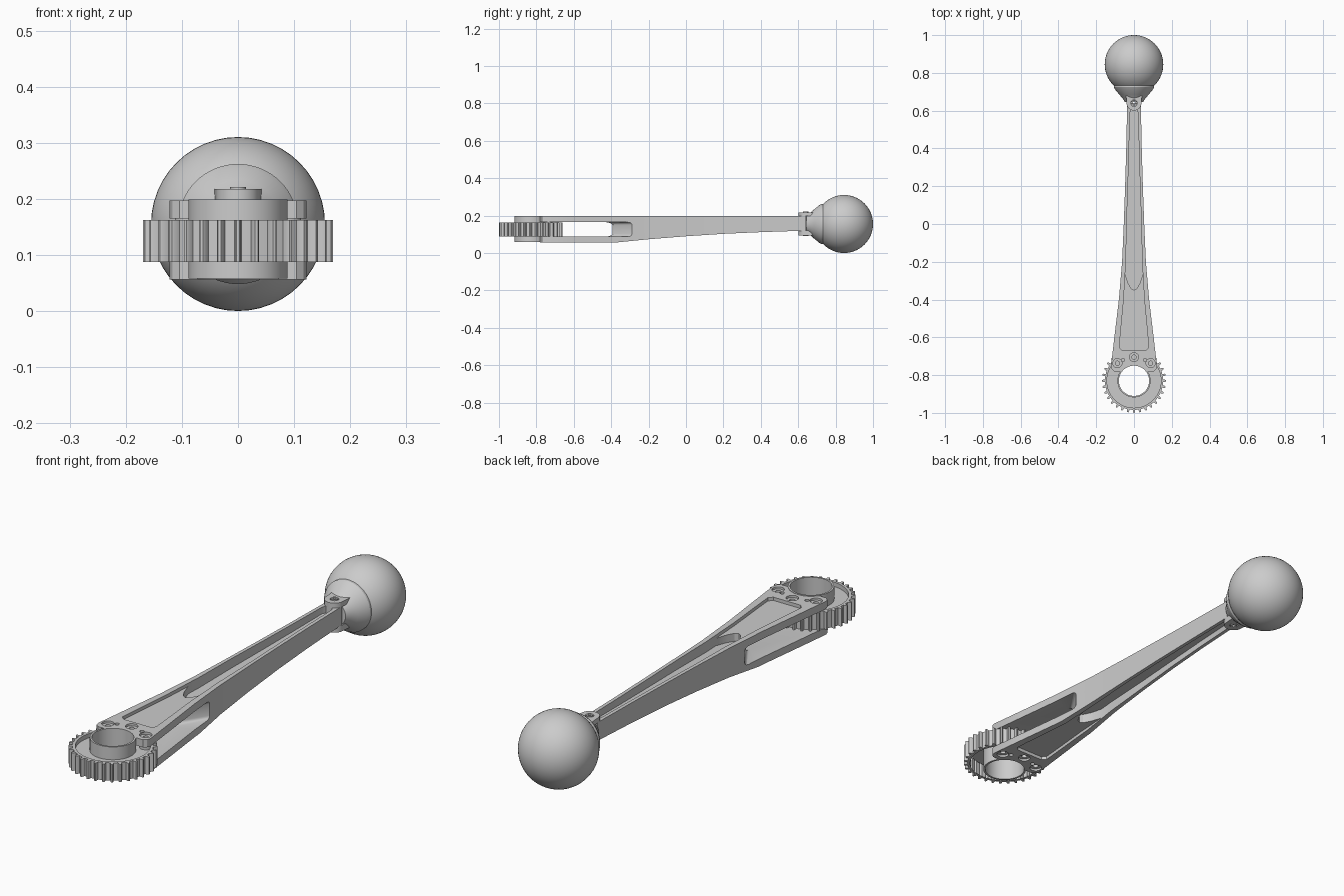
import bpy, bmesh, math
from mathutils import Matrix

if "Cube" in bpy.data.objects:
    bpy.data.objects.remove(bpy.data.objects["Cube"])

HUB = (0, -0.83)          # gear centre in x, y
TOP = 0.197               # arm top height


def make(name, verts, faces, smooth=30):
    me = bpy.data.meshes.new(name)
    me.from_pydata(verts, [], faces)
    bm = bmesh.new()
    bm.from_mesh(me)
    bmesh.ops.remove_doubles(bm, verts=bm.verts, dist=1e-6)
    bmesh.ops.recalc_face_normals(bm, faces=bm.faces)
    bm.to_mesh(me)
    bm.free()
    ob = bpy.data.objects.new(name, me)
    bpy.context.collection.objects.link(ob)
    return ob


def prism(name, outline, lo, hi):
    """Extrude an x,y outline; lo/hi are heights or functions of y."""
    f = lambda h, y: h(y) if callable(h) else h
    n = len(outline)
    verts = [(x, y, f(lo, y)) for x, y in outline] + [(x, y, f(hi, y)) for x, y in outline]
    faces = [list(range(n))[::-1], list(range(n, 2 * n))]
    faces += [(i, (i + 1) % n, n + (i + 1) % n, n + i) for i in range(n)]
    return make(name, verts, faces)


def lathe(name, profile, centre, closed=True, segs=64):
    """Spin an (r, z) profile round a vertical axis."""
    m = len(profile)
    verts = [(centre[0] + r * math.cos(a), centre[1] + r * math.sin(a), z)
             for a in (2 * math.pi * k / segs for k in range(segs)) for r, z in profile]
    faces = [(k * m + i, (k + 1) % segs * m + i, (k + 1) % segs * m + (i + 1) % m, k * m + (i + 1) % m)
             for k in range(segs) for i in range(m if closed else m - 1)]
    return make(name, verts, faces)


def circle(cx, cy, r, n=32, a0=0, a1=2 * math.pi):
    return [(cx + r * math.cos(a0 + (a1 - a0) * i / n), cy + r * math.sin(a0 + (a1 - a0) * i / n)) for i in range(n)]


def tube(name, c, r_out, r_in, lo, hi, segs=32):
    return lathe(name, [(r_in, lo), (r_out, lo), (r_out, hi), (r_in, hi)], c, True, segs)


def cut(ob, cutter):
    cutter.hide_render = True
    mod = ob.modifiers.new("cut", 'BOOLEAN')
    mod.operation, mod.solver, mod.object = 'DIFFERENCE', 'EXACT', cutter
    bpy.context.view_layer.objects.active = ob
    bpy.ops.object.modifier_apply(modifier=mod.name)
    bpy.data.objects.remove(cutter)


def interp(table, y):
    for (y0, a), (y1, b) in zip(table, table[1:]):
        if y <= y1:
            return a + (b - a) * (y - y0) / (y1 - y0)
    return table[-1][1]


# Arm: lofted tapering bar with a curved underside
WIDTH = [(-0.78, 0.104), (-0.77, 0.117), (-0.755, 0.122), (-0.6, 0.104), (-0.4, 0.08), (-0.2, 0.063),
         (0, 0.054), (0.2, 0.047), (0.4, 0.041), (0.64, 0.036)]
BELLY = [(-0.78, 0.057), (-0.37, 0.057), (-0.3, 0.064), (-0.2, 0.074), (0, 0.09), (0.2, 0.103),
         (0.4, 0.112), (0.64, 0.12)]
ys = sorted({y for y, _ in WIDTH} | {y for y, _ in BELLY} | {-0.1, 0.1, 0.3, 0.5})
verts, faces = [], []
for y in ys:
    w, b = interp(WIDTH, y), interp(BELLY, y)
    verts += [(-w, y, b), (w, y, b), (w, y, TOP), (-w, y, TOP)]
for k in range(len(ys) - 1):
    faces += [(4 * k + i, 4 * k + (i + 1) % 4, 4 * k + 4 + (i + 1) % 4, 4 * k + 4 + i) for i in range(4)]
e = 4 * len(ys)
faces += [(0, 1, 2, 3), (e - 4, e - 3, e - 2, e - 1)]
arm = make("arm", verts, faces)

# Gear slot with a pointed inner end and filleted corners
slot = prism("slot_cutter", [(-0.2, -0.95), (0.2, -0.95), (0.2, -0.28), (0.075, -0.28), (0, -0.4),
                             (-0.075, -0.28), (-0.2, -0.28)], 0.088, 0.165)
bev = slot.modifiers.new("fillet", 'BEVEL')
bev.width, bev.segments = 0.014, 3
cut(arm, slot)


# Pockets: shallow near the gear, deep along the beam, above and below
def pocket_w(y):
    return interp(WIDTH, y) - 0.015 - 0.017 * max(0, min(1, -y / 0.65))


def symmetric(half):
    return half + [(-x, y) for x, y in reversed(half) if x > 1e-6]


shallow = symmetric([(pocket_w(-0.65) - 0.015, -0.67), (pocket_w(-0.65), -0.655)]
                    + [(pocket_w(y), y) for y in (-0.6, -0.4, -0.2)])
deep = symmetric([(0, -0.35), (0.014, -0.343), (0.03, -0.315), (pocket_w(-0.27), -0.265)]
                 + [(pocket_w(y), y) for y in (-0.2, 0, 0.2, 0.4, 0.59)] + [(0.014, 0.605)])
cut(arm, prism("pocket_cutter", shallow, 0.183, 0.3))
cut(arm, prism("pocket_cutter", shallow, -0.1, 0.071))
cut(arm, prism("pocket_cutter", deep, lambda y: 0.15 + 0.02 * (y + 0.35), 0.3))
cut(arm, prism("pocket_cutter", deep, -0.1, lambda y: 0.11 + 0.035 * (y + 0.35)))

# Hub clearance, screw holes and small pin holes
cut(arm, prism("hub_cutter", circle(*HUB, 0.088, 64), -0.1, 0.4))
SCREWS = [(0, -0.705), (-0.088, -0.737), (0.088, -0.737)]
for c in SCREWS:
    cut(arm, prism("screw_cutter", circle(*c, 0.024), -0.1, 0.4))
for x in (-0.058, 0.058):
    cut(arm, prism("pin_cutter", circle(x, -0.72, 0.009, 16), -0.1, 0.4))
for i, c in enumerate(SCREWS):
    tube(f"screw_sleeve_{i}", c, 0.0245, 0.011, 0.066, 0.188)

# Toothed wheel with recessed faces
N = 32
teeth = []
for k in range(N):
    for off, r in ((-0.5, 0.154), (-0.22, 0.154), (-0.16, 0.166), (-0.08, 0.1695), (0.08, 0.1695), (0.16, 0.166), (0.22, 0.154)):
        a = 2 * math.pi * (k + off) / N
        teeth.append((HUB[0] + r * math.cos(a), HUB[1] + r * math.sin(a)))
gear = prism("gear_wheel", teeth, 0.088, 0.163)
cut(gear, prism("bore_cutter", circle(*HUB, 0.084, 64), -0.1, 0.4))
cut(gear, tube("recess_cutter", HUB, 0.143, 0.05, 0.145, 0.3, 64))
cut(gear, tube("recess_cutter", HUB, 0.143, 0.05, -0.1, 0.106, 64))
hub = tube("gear_hub", HUB, 0.088, 0.08, 0.058, 0.199, 64)

# Knob neck: turned cone lying along y
BALL = (0, 0.845, 0.1555)
neck = lathe("knob_neck", [(0, 0.645), (0.048, 0.645), (0.06, 0.665), (0.078, 0.685), (0.1, 0.712),
                           (0.107, 0.724), (0.107, 0.735), (0.1, 0.742), (0, 0.75)], (0, 0), False)
neck.data.transform(Matrix.Translation((0, 0, BALL[2])) @ Matrix.Rotation(-math.pi / 2, 4, 'X'))

# Fork lugs and pivot pin joining arm and knob
lug = circle(0, 0.64, 0.039, 24, math.pi, 2 * math.pi) + [(0.039, 0.64), (0.045, 0.72), (-0.045, 0.72)]
for name, lo, hi in (("fork_lug_top", TOP, 0.218), ("fork_lug_bottom", 0.094, 0.12)):
    ob = prism(name, lug, lo, hi)
    cut(ob, prism("pivot_cutter", circle(0, 0.64, 0.017), lo - 0.1, hi + 0.1))
tube("pivot_pin", (0, 0.64), 0.014, 0.007, 0.092, 0.221)

# Ball knob
bm = bmesh.new()
bmesh.ops.create_uvsphere(bm, u_segments=48, v_segments=32, radius=0.155,
                          matrix=Matrix.Translation(BALL) @ Matrix.Rotation(math.pi / 2, 4, 'X'))
me = bpy.data.meshes.new("ball_knob")
bm.to_mesh(me)
bm.free()
bpy.context.collection.objects.link(bpy.data.objects.new("ball_knob", me))

# Smooth shading with crisp edges
bpy.ops.object.select_all(action='SELECT')
bpy.context.view_layer.objects.active = arm
bpy.ops.object.shade_smooth_by_angle(angle=math.radians(30))
